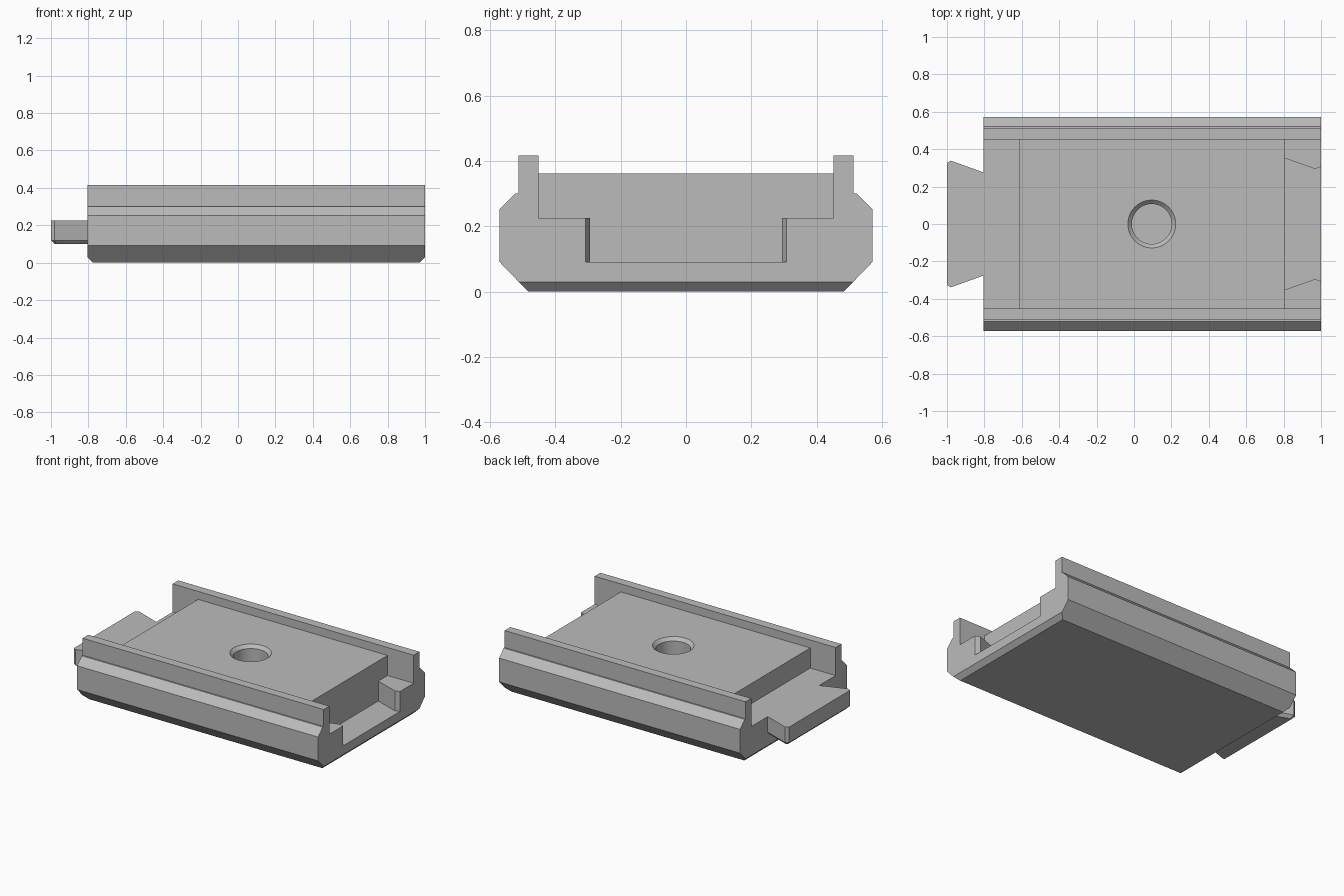
import bpy, bmesh, math

cube = bpy.data.objects.get("Cube")
if cube:
    bpy.data.objects.remove(cube, do_unlink=True)

grey = bpy.data.materials.new("plain_grey")
grey.use_nodes = True
colour = (0.5, 0.5, 0.5, 1)
grey.diffuse_color = colour
grey.node_tree.nodes["Principled BSDF"].inputs["Base Color"].default_value = colour


def make_object(name, bm):
    bmesh.ops.recalc_face_normals(bm, faces=bm.faces)
    mesh = bpy.data.meshes.new(name)
    bm.to_mesh(mesh)
    bm.free()
    obj = bpy.data.objects.new(name, mesh)
    mesh.materials.append(grey)
    bpy.context.collection.objects.link(obj)
    return obj


def loft(name, rings):
    """Closed solid through rings of equal point count."""
    bm = bmesh.new()
    loops = [[bm.verts.new(p) for p in ring] for ring in rings]
    n = len(loops[0])
    for a, b in zip(loops, loops[1:]):
        for i in range(n):
            j = (i + 1) % n
            bm.faces.new((a[i], a[j], b[j], b[i]))
    bm.faces.new(loops[0])
    bm.faces.new(loops[-1])
    return make_object(name, bm)


def box(name, x0, x1, half_y, z0, z1):
    corners = [(x0, -half_y), (x1, -half_y), (x1, half_y), (x0, half_y)]
    return loft(name, [[(x, y, z) for x, y in corners] for z in (z0, z1)])


def outline(half):
    """Mirror (x, half width) pairs into a closed plan outline."""
    return half + [(x, -y) for x, y in reversed(half)]


def combine(target, tool, operation):
    mod = target.modifiers.new(tool.name, "BOOLEAN")
    mod.operation = operation
    mod.solver = "EXACT"
    mod.object = tool
    bpy.context.view_layer.objects.active = target
    bpy.ops.object.modifier_apply(modifier=mod.name)
    bpy.data.objects.remove(tool, do_unlink=True)


LEFT_END, RIGHT_END = -0.805, 1.0
BEVEL = 0.03
FLOOR, DECK, SOCKET_FLOOR = 0.226, 0.362, 0.091

# Long body: a rail profile with its bottom end edges chamfered
side = [(0.483, 0), (0.512, BEVEL), (0.571, 0.091), (0.571, 0.252),
        (0.522, 0.301), (0.512, 0.301), (0.512, 0.416), (0.451, 0.416),
        (0.451, FLOOR)]
profile = side + [(-y, z) for y, z in reversed(side)]
bm = bmesh.new()
ends = []
for x, inward in ((LEFT_END, 1), (RIGHT_END, -1)):
    ring = [bm.verts.new((x + inward * (BEVEL if z == 0 else 0), y, z))
            for y, z in profile]
    bm.faces.new(ring[1:-1])
    bm.faces.new((ring[0], ring[1], ring[-2], ring[-1]))
    ends.append(ring)
for i in range(len(profile)):
    j = (i + 1) % len(profile)
    bm.faces.new((ends[0][i], ends[0][j], ends[1][j], ends[1][i]))
body = make_object("track_block", bm)

# Raised deck between the rails
deck = box("deck", -0.615, 0.804, 0.48, 0.15, DECK)
combine(body, deck, "UNION")

# Dovetail tongue with chamfered lower edges
wide = outline([(-0.7, 0.276), (LEFT_END, 0.276), (-0.98, 0.339), (-1.0, 0.326)])
narrow = outline([(-0.7, 0.256), (LEFT_END, 0.256), (-0.97, 0.317), (-0.98, 0.31)])
tongue = loft("tongue", [[(x, y, 0.1) for x, y in narrow],
                         [(x, y, 0.12) for x, y in wide],
                         [(x, y, FLOOR) for x, y in wide]])
combine(body, tongue, "UNION")

# Matching dovetail socket
plan = outline([(0.804, 0.352), (0.97, 0.294), (1.0, 0.307), (1.1, 0.307)])
socket = loft("socket_cutter", [[(x, y, z) for x, y in plan]
                                for z in (SOCKET_FLOOR, 0.3)])
combine(body, socket, "DIFFERENCE")

# Blind round hole with countersunk rim
SEGMENTS = 48
steps = [(0.107, SOCKET_FLOOR), (0.107, DECK - 0.021), (0.128, DECK), (0.148, DECK + 0.02)]
turn = [2 * math.pi * i / SEGMENTS for i in range(SEGMENTS)]
hole = loft("hole_cutter", [[(0.095 + r * math.cos(a), r * math.sin(a), z) for a in turn]
                            for r, z in steps])
combine(body, hole, "DIFFERENCE")

# Smooth the hole wall, keep all other edges crisp
bpy.ops.object.select_all(action="DESELECT")
body.select_set(True)
bpy.context.view_layer.objects.active = body
bpy.ops.object.shade_smooth_by_angle(angle=math.radians(20))
